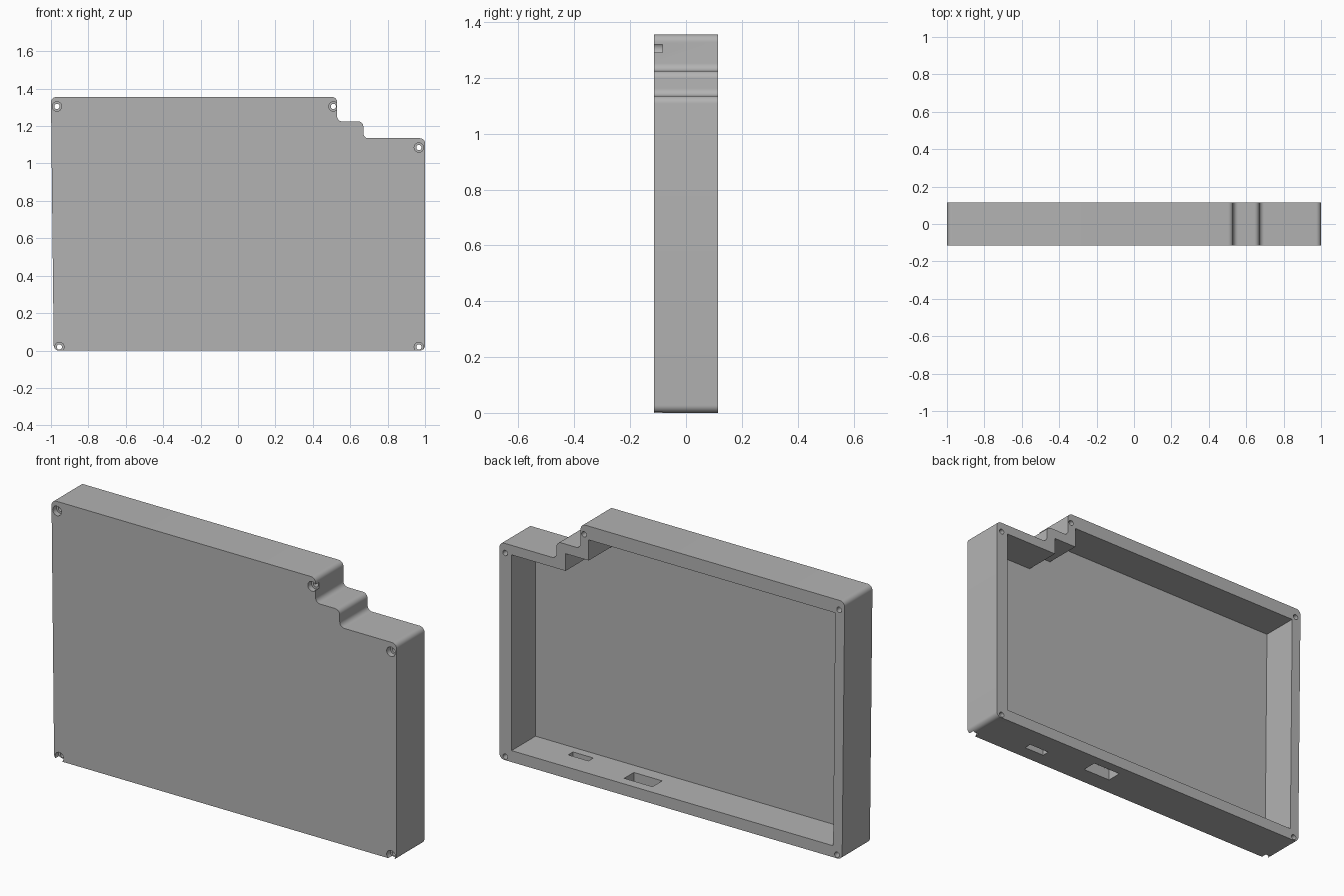
import bpy, bmesh, math
from mathutils import Vector

if "Cube" in bpy.data.objects:
    bpy.data.objects.remove(bpy.data.objects["Cube"], do_unlink=True)

FRONT, BACK = -0.115, 0.115
FLOOR = 0.032      # thickness of the front panel
FILLET = 0.027

grey = bpy.data.materials.new("plain grey")
grey.use_nodes = True
grey.diffuse_color = (0.45, 0.45, 0.45, 1)
grey.node_tree.nodes["Principled BSDF"].inputs["Base Color"].default_value = (0.45, 0.45, 0.45, 1)


def rounded(points, radius, steps=8):
    """Fillet every corner of a closed outline of right-angled corners."""
    pts = [Vector(p) for p in points]
    out = []
    for i, p in enumerate(pts):
        a = (pts[i - 1] - p).normalized()
        b = (pts[(i + 1) % len(pts)] - p).normalized()
        half = a.angle(b) / 2
        centre = p + (a + b).normalized() * radius / math.sin(half)
        start = p + a * radius / math.tan(half) - centre
        end = p + b * radius / math.tan(half) - centre
        for k in range(steps + 1):
            t = k / steps
            sweep = math.pi - 2 * half
            d = (start * math.sin((1 - t) * sweep) + end * math.sin(t * sweep)) / math.sin(sweep)
            out.append(centre + d)
    return out


def circle(centre, radius, sides=32):
    return [(centre[0] + radius * math.cos(math.tau * i / sides),
             centre[1] + radius * math.sin(math.tau * i / sides)) for i in range(sides)]


def prism(name, outline, y0, y1):
    """Extrude an x-z outline from y0 to y1."""
    bm = bmesh.new()
    face = bm.faces.new([bm.verts.new((p[0], y0, p[1])) for p in outline])
    new = bmesh.ops.extrude_face_region(bm, geom=[face])["geom"]
    bmesh.ops.translate(bm, vec=(0, y1 - y0, 0),
                        verts=[g for g in new if isinstance(g, bmesh.types.BMVert)])
    bmesh.ops.recalc_face_normals(bm, faces=bm.faces)
    mesh = bpy.data.meshes.new(name)
    bm.to_mesh(mesh)
    bm.free()
    mesh.materials.append(grey)
    obj = bpy.data.objects.new(name, mesh)
    bpy.context.collection.objects.link(obj)
    return obj


def cut(body, outline, y0, y1):
    """Subtract an extruded outline and discard the cutter."""
    cutter = prism("cutter", outline, y0, y1)
    cutter.hide_render = True
    mod = body.modifiers.new("cut", "BOOLEAN")
    mod.operation, mod.solver, mod.object = "DIFFERENCE", "EXACT", cutter
    bpy.context.view_layer.objects.active = body
    bpy.ops.object.modifier_apply(modifier=mod.name)
    bpy.data.objects.remove(cutter, do_unlink=True)


def rect(x0, x1, z0, z1):
    return [(x0, z0), (x1, z0), (x1, z1), (x0, z1)]


# Stepped enclosure shell
outer = [(-0.985, 0), (1, 0), (1, 1.135), (0.67, 1.135),
         (0.67, 1.225), (0.53, 1.225), (0.53, 1.355), (-1, 1.355)]
case = prism("enclosure_shell", rounded(outer, FILLET), FRONT, BACK)

# Cavity open at the back
inner = [(-0.933, 0.06), (0.93, 0.06), (0.93, 1.085), (0.617, 1.085),
         (0.617, 1.175), (0.483, 1.175), (0.483, 1.283), (-0.945, 1.283)]
cut(case, inner, FRONT + FLOOR, BACK + 0.1)

# Screw holes with counterbores on the front
for spot in [(-0.968, 1.305), (0.51, 1.305), (0.967, 1.085), (0.967, 0.019), (-0.955, 0.019)]:
    cut(case, circle(spot, 0.014), FRONT - 0.1, BACK + 0.1)
    cut(case, circle(spot, 0.025), FRONT - 0.1, FRONT + 0.03)

# Connector slots through the bottom wall
cut(case, rect(0.15, 0.314, -0.1, 0.1), -0.017, 0.063)
cut(case, rect(0.565, 0.683, -0.1, 0.1), -0.04, 0.0)

# Smooth fillets, sharp edges
bpy.ops.object.select_all(action="DESELECT")
case.select_set(True)
bpy.context.view_layer.objects.active = case
bpy.ops.object.shade_smooth_by_angle(angle=math.radians(30))
